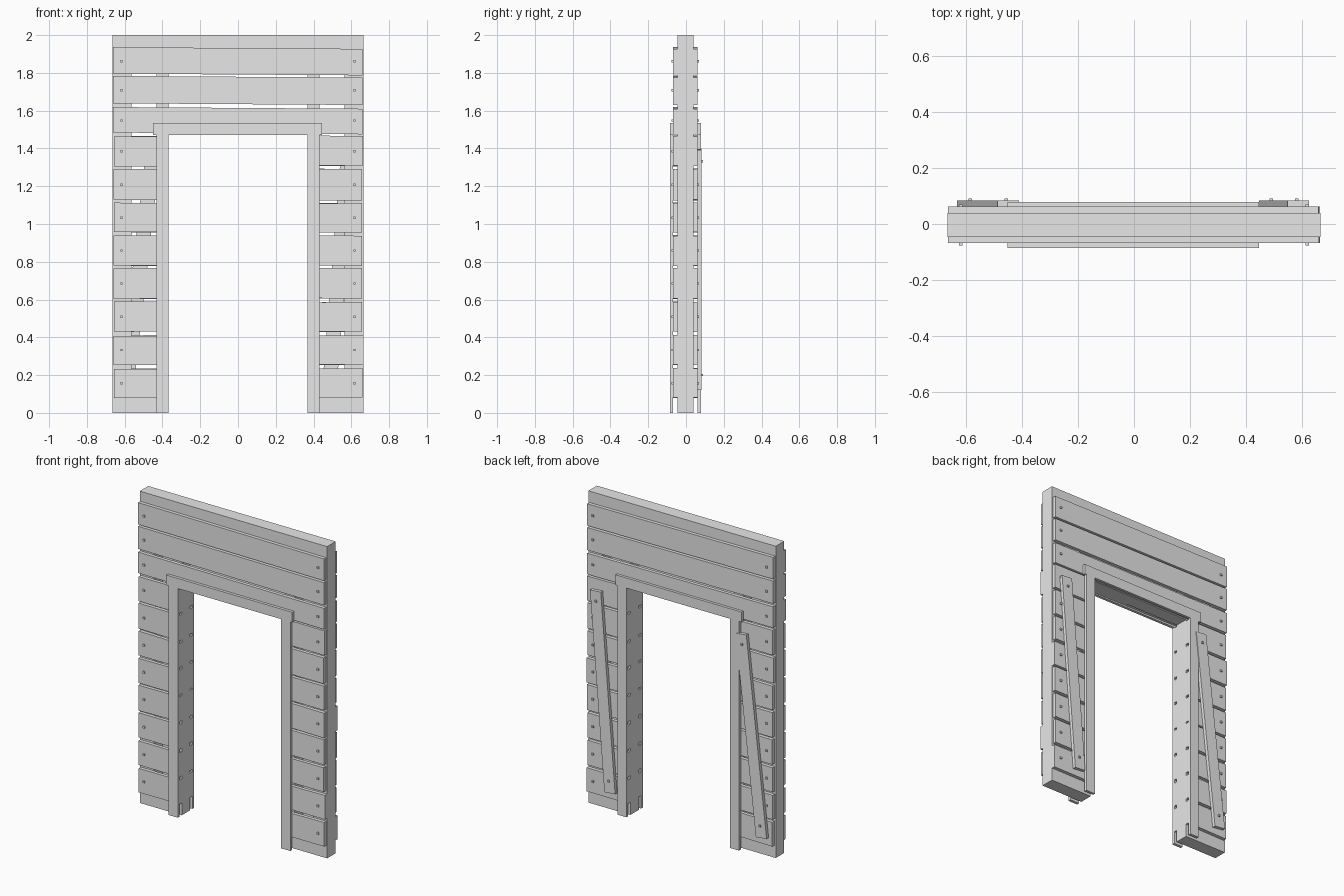
import bpy, bmesh, random

if "Cube" in bpy.data.objects:
    bpy.data.objects.remove(bpy.data.objects["Cube"])

random.seed(4)
wood = bpy.data.materials.new("plain grey")
wood.diffuse_color = (0.8, 0.8, 0.8, 1)
wood.use_nodes = True
wood.node_tree.nodes["Principled BSDF"].inputs["Base Color"].default_value = wood.diffuse_color

CORE = (-0.046, 0.040)       # depth of the inner frame
FRONT, BACK = (-0.068, -0.046), (0.040, 0.062)
W = 0.665                    # half width
JAMB, TRIM = 0.367, 0.432    # door opening and outer edge of its trim


def slab(name, corners, depth):
    """Extrude a four-cornered outline in x and z through a depth in y."""
    bm = bmesh.new()
    a, b = ([bm.verts.new((x, y, z)) for x, z in corners] for y in depth)
    bm.faces.new(a)
    bm.faces.new(b[::-1])
    for i in range(4):
        j = (i + 1) % 4
        bm.faces.new((a[j], a[i], b[i], b[j]))
    bmesh.ops.recalc_face_normals(bm, faces=bm.faces)
    mesh = bpy.data.meshes.new(name)
    bm.to_mesh(mesh)
    bm.free()
    mesh.materials.append(wood)
    ob = bpy.data.objects.new(name, mesh)
    bpy.context.collection.objects.link(ob)
    return ob


def box(name, x0, x1, z0, z1, depth):
    return slab(name, [(x0, z0), (x1, z0), (x1, z1), (x0, z1)], depth)


def nail(x, z, y, out):
    box("nail", x - 0.006, x + 0.006, z - 0.006, z + 0.006,
        sorted((y - out * 0.002, y + out * 0.008)))


def plank(name, x0, x1, z0, z1, depth):
    """Board with slightly uneven corners."""
    def r():
        return random.uniform(-0.003, 0.003)
    slab(name, [(x0, z0 + r()), (x1, z0 + r()), (x1, z1 + r()), (x0, z1 + r())], depth)


# Inner frame: top beam, door header, studs and bottom plates
box("top_beam", -W, W, 1.915, 2.0, CORE)
box("door_header", -JAMB, JAMB, 1.475, 1.55, CORE)
for s in (-1, 1):
    box("outer_stud", *sorted((s * 0.565, s * W)), 0.085, 1.915, CORE)
    box("inner_stud", *sorted((s * JAMB, s * TRIM)), 0.085, 1.915, CORE)
    box("bottom_plate", *sorted((s * JAMB, s * W)), 0, 0.085, CORE)

# Cladding boards with nails on both faces
side_rows = [(0.08, 0.235), (0.255, 0.41), (0.43, 0.587), (0.605, 0.765),
             (0.78, 0.94), (0.957, 1.11), (1.127, 1.29), (1.306, 1.465)]
top_rows = [(1.48, 1.615), (1.635, 1.78), (1.792, 1.932)]
for depth, out in ((FRONT, -1), (BACK, 1)):
    face = depth[0] if out < 0 else depth[1]
    for z0, z1 in side_rows:
        for s in (-1, 1):
            end = s * random.uniform(0.655, 0.664)
            plank("side_board", *sorted((s * JAMB, end)), z0, z1, depth)
            nail(s * 0.617, (z0 + z1) / 2, face, out)
    for z0, z1 in top_rows:
        # the long boards drop a little towards the right
        slab("top_board", [(-0.662, z0 + 0.004), (0.658, z0 - 0.005),
                           (0.658, z1 - 0.005), (-0.662, z1 + 0.004)], depth)
        for s in (-1, 1):
            nail(s * 0.617, (z0 + z1) / 2, face, out)

# Door trim on both faces
for depth in ((-0.086, -0.068), (0.062, 0.079)):
    box("lintel_trim", -0.45, 0.445, 1.47, 1.535, depth)
    for s in (-1, 1):
        box("post_trim", *sorted((s * JAMB, s * TRIM)), 0, 1.47, depth)

# Slanted braces on the back, both leaning the same way
for low, high in ((-0.592, -0.448), (0.483, 0.585)):
    slant = (high - low) / 1.27 * 0.076
    h = 0.038
    slab("brace", [(low - h, 0.125 + slant / 2), (low + h, 0.125 - slant / 2),
                   (high + h, 1.395 - slant / 2), (high - h, 1.395 + slant / 2)],
         (0.062, 0.083))
    for t in (0.06, 0.95):
        nail(low + (high - low) * t, 0.125 + 1.27 * t, 0.083, 1)
